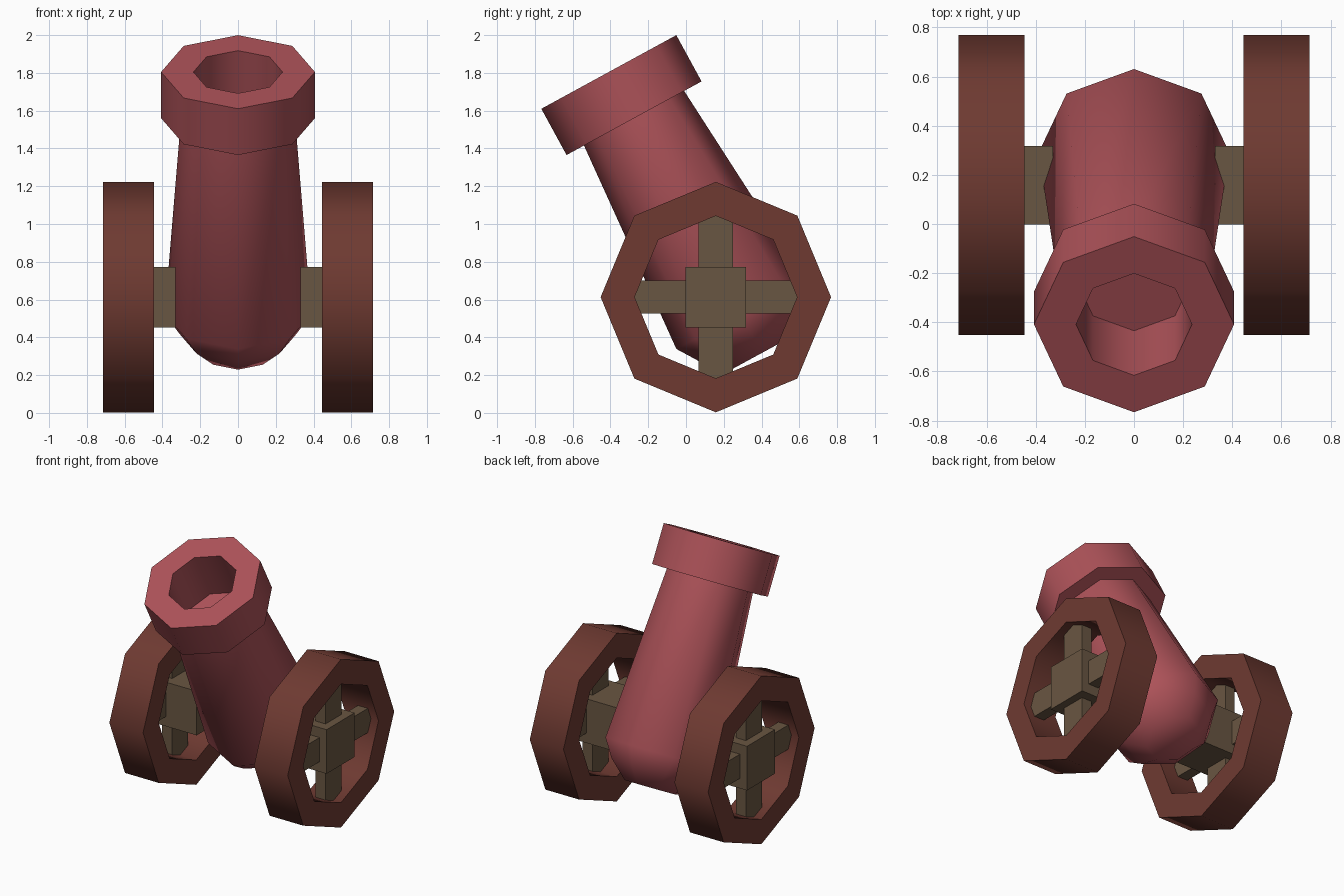
import bpy, bmesh, math
from mathutils import Matrix, Vector

if "Cube" in bpy.data.objects:
    bpy.data.objects.remove(bpy.data.objects["Cube"])

SIDES = 8


def material(name, rgb):
    m = bpy.data.materials.new(name)
    m.diffuse_color = (*rgb, 1)
    m.use_nodes = True
    m.node_tree.nodes["Principled BSDF"].inputs["Base Color"].default_value = m.diffuse_color
    return m


RED = material("dusty red", (0.413, 0.084, 0.098))
BROWN = material("red brown", (0.156, 0.042, 0.031))
TAN = material("grey brown", (0.141, 0.093, 0.054))


def finish(bm, name, mat, matrix=None):
    bmesh.ops.recalc_face_normals(bm, faces=bm.faces)
    me = bpy.data.meshes.new(name)
    if matrix:
        bm.transform(matrix)
    bm.to_mesh(me)
    bm.free()
    me.materials.append(mat)
    ob = bpy.data.objects.new(name, me)
    bpy.context.collection.objects.link(ob)
    bpy.ops.object.select_all(action='DESELECT')
    ob.select_set(True)
    bpy.context.view_layer.objects.active = ob
    bpy.ops.object.shade_smooth_by_angle(angle=math.radians(50))
    return ob


def lathe(name, profile, mat, matrix, closed=False):
    """Revolve (radius, height) points; cap both ends or close into a ring."""
    bm = bmesh.new()
    rings = []
    for r, h in profile:
        angles = [2 * math.pi * k / SIDES for k in range(SIDES)]
        rings.append([bm.verts.new((r * math.cos(a), r * math.sin(a), h)) for a in angles])
    pairs = list(zip(rings, rings[1:]))
    if closed:
        pairs.append((rings[-1], rings[0]))
    else:
        bm.faces.new(rings[0])
        bm.faces.new(rings[-1])
    for a, b in pairs:
        for k in range(SIDES):
            j = (k + 1) % SIDES
            bm.faces.new((a[k], a[j], b[j], b[k]))
    return finish(bm, name, mat, matrix)


def box(name, lo, hi, mat):
    lo, hi = Vector(lo), Vector(hi)
    bm = bmesh.new()
    bmesh.ops.create_cube(bm, size=1)
    return finish(bm, name, mat,
                  Matrix.Translation((lo + hi) / 2) @ Matrix.Diagonal((*(hi - lo), 1)))


# Tilted barrel: rounded breech, taper, muzzle rim and blind bore
tilt = Matrix.Translation((0, -0.275, 1.56)) @ Matrix.Rotation(math.radians(28.6), 4, 'X')
lathe("barrel", [(0.185, -1.415), (0.31, -1.30), (0.388, -1.18), (0.302, 0),
                 (0.407, 0), (0.407, 0.279), (0.236, 0.279), (0.236, -0.10)], RED, tilt)

# Wheels with hub and crossed spokes on each side
CY, CZ = 0.158, 0.613
for side, s in (("left", -1), ("right", 1)):
    def span(a, b):
        return sorted((s * a, s * b))

    place = Matrix.Translation((s * 0.58, CY, CZ)) @ Matrix.Rotation(math.pi / 2, 4, 'Y')
    lathe(side + "_wheel_rim", [(0.61, -0.135), (0.61, 0.135), (0.43, 0.135), (0.43, -0.135)],
          BROWN, place, closed=True)
    x0, x1 = span(0.33, 0.712)
    box(side + "_hub", (x0, CY - 0.16, CZ - 0.16), (x1, CY + 0.16, CZ + 0.16), TAN)
    x0, x1 = span(0.575, 0.655)
    box(side + "_upright_spoke", (x0, CY - 0.091, CZ - 0.43), (x1, CY + 0.091, CZ + 0.43), TAN)
    box(side + "_level_spoke", (x0, CY - 0.43, CZ - 0.088), (x1, CY + 0.43, CZ + 0.088), TAN)
